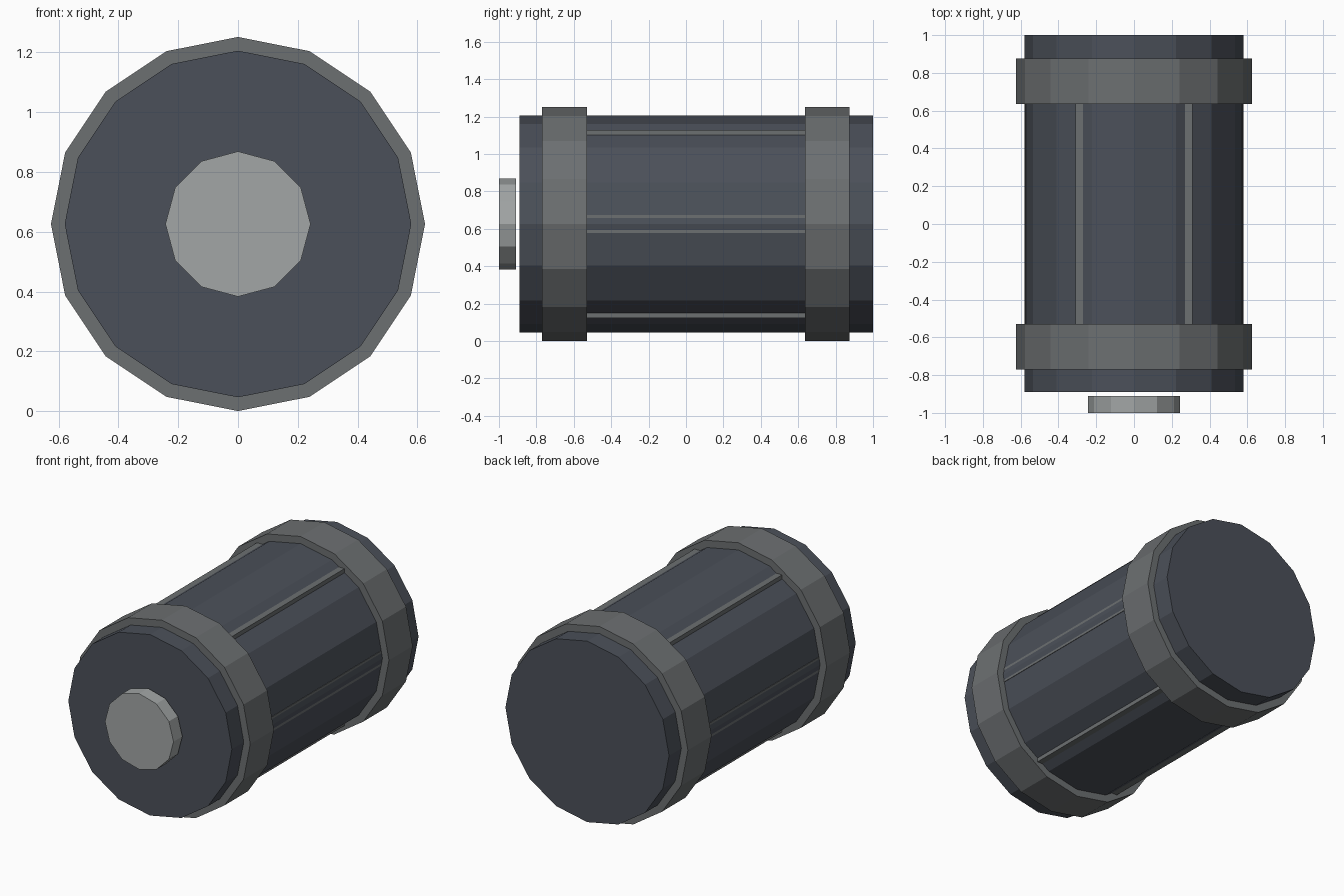
import bpy, math

if "Cube" in bpy.data.objects:
    bpy.data.objects.remove(bpy.data.objects["Cube"])

AXIS_Z = 0.626


def material(name, rgb):
    m = bpy.data.materials.new(name)
    m.diffuse_color = (*rgb, 1)
    m.use_nodes = True
    m.node_tree.nodes["Principled BSDF"].inputs["Base Color"].default_value = m.diffuse_color
    return m


dark = material("dark_grey", (0.07, 0.08, 0.10))
mid = material("mid_grey", (0.15, 0.16, 0.165))
light = material("light_grey", (0.36, 0.38, 0.38))


def drum(name, radius, y0, y1, sides, mat):
    """Flat-sided cylinder lying along y."""
    bpy.ops.mesh.primitive_cylinder_add(
        vertices=sides, radius=radius, depth=y1 - y0,
        location=(0, (y0 + y1) / 2, AXIS_Z), rotation=(math.pi / 2, 0, 0))
    ob = bpy.context.object
    ob.name = name
    ob.data.materials.append(mat)
    return ob


# Main barrel
drum("barrel", 0.58, -0.89, 1.0, 16, dark)

# Raised bands at both ends
drum("front_band", 0.626, -0.77, -0.53, 16, mid)
drum("rear_band", 0.626, 0.635, 0.875, 16, mid)

# Button floating just ahead of the front face
drum("front_button", 0.243, -1.0, -0.91, 12, light)

# Six upright square bars, mostly sunk in the barrel, running between the bands
for i in range(6):
    a = i * math.pi / 3
    bpy.ops.mesh.primitive_cube_add(
        size=1, location=(0.526 * math.cos(a), 0.0525, AXIS_Z + 0.526 * math.sin(a)))
    bar = bpy.context.object
    bar.name = f"side_bar_{i + 1}"
    bar.scale = (0.095, 1.2, 0.095)
    bar.data.materials.append(mid)
